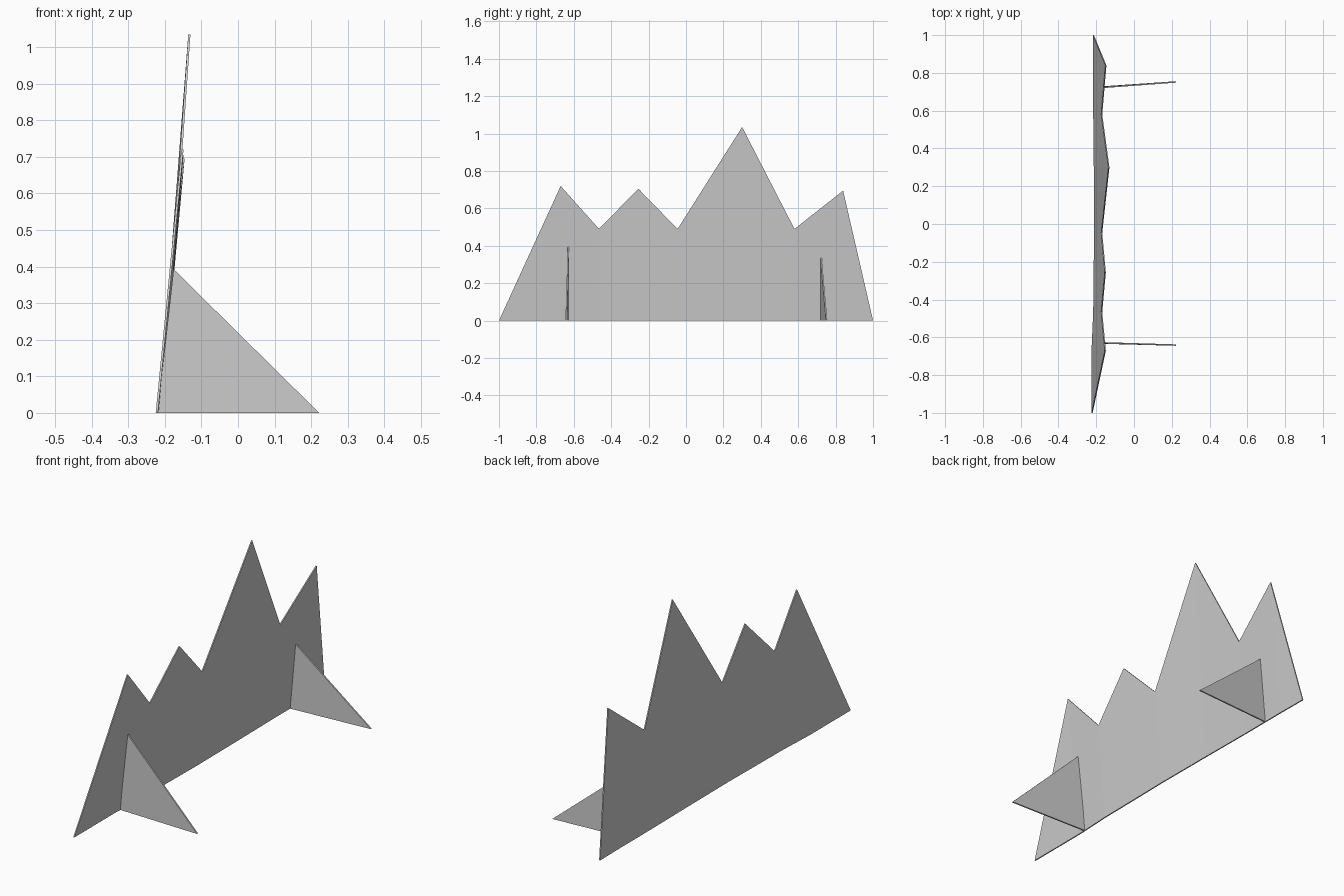
import bpy

if "Cube" in bpy.data.objects:
    bpy.data.objects.remove(bpy.data.objects["Cube"])

T = 0.006  # sheet thickness


def make_mesh(name, verts, faces):
    me = bpy.data.meshes.new(name)
    me.from_pydata(verts, [], faces)
    me.update()
    ob = bpy.data.objects.new(name, me)
    bpy.context.collection.objects.link(ob)
    return ob


# Jagged panel: y, peak/valley height, front x at the top, back x at the base
columns = [(-0.67, 0.72, -0.149, -0.225), (-0.465, 0.49, -0.168, -0.216),
           (-0.255, 0.705, -0.149, -0.214), (-0.045, 0.49, -0.168, -0.211),
           (0.30, 1.035, -0.130, -0.213), (0.58, 0.49, -0.168, -0.216),
           (0.84, 0.695, -0.146, -0.216)]
n = len(columns)
base = [(-0.225, -1.0)] + [(c[3], c[0]) for c in columns] + [(-0.218, 1.0)]
back = [(x, y, 0) for x, y in base] + [(c[2] - T, c[0], c[1]) for c in columns]
front = [(x + T, y, 0) for x, y in base] + [(c[2], c[0], c[1]) for c in columns]
m = len(back)
top = n + 2                       # index of the first ridge vertex
strips = [(0, 1, top)]
strips += [(i, i + 1, top + i, top + i - 1) for i in range(1, n)]
strips += [(n, n + 1, top + n - 1)]
rim = list(range(n + 2)) + list(range(m - 1, top - 1, -1))
faces = [tuple(reversed(f)) for f in strips]
faces += [tuple(i + m for i in f) for f in strips]
faces += [(a, b, b + m, a + m) for a, b in zip(rim, rim[1:] + rim[:1])]
make_mesh("jagged_panel", back + front, faces)


# Triangular props behind the panel
def prop(name, y_in, y_out, height, x_base, x_top):
    tri = [(x_base, y_in, 0), (0.222, y_out, 0), (x_top, y_in, height)]
    h = 0.0038
    verts = [(x, y - h, z) for x, y, z in tri] + [(x, y + h, z) for x, y, z in tri]
    make_mesh(name, verts, [(0, 1, 2), (5, 4, 3), (0, 3, 4, 1), (1, 4, 5, 2), (2, 5, 3, 0)])


prop("near_prop", -0.629, -0.641, 0.393, -0.220, -0.176)
prop("far_prop", 0.722, 0.752, 0.335, -0.213, -0.180)
